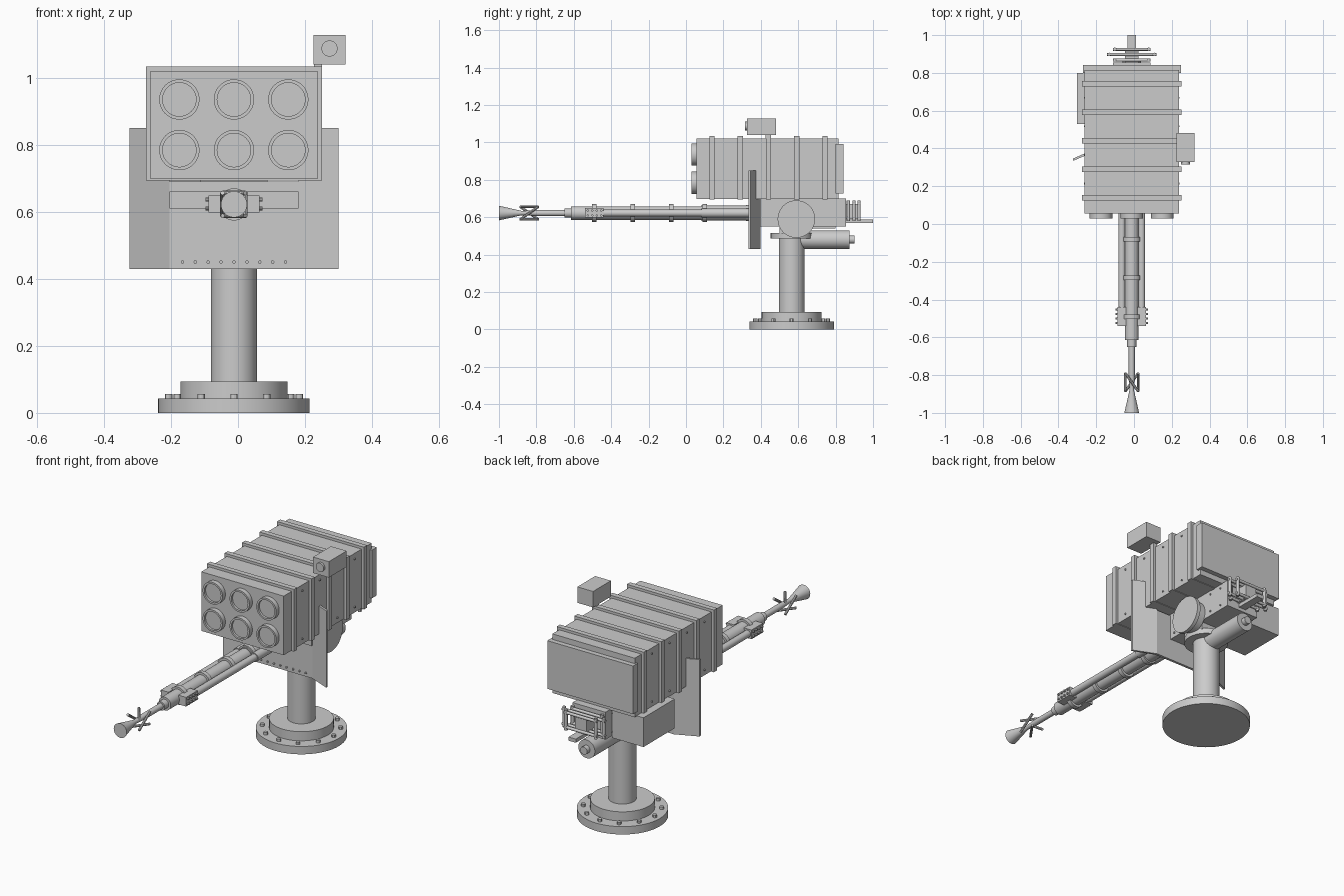
import bpy, bmesh, math
from mathutils import Vector, Matrix

if "Cube" in bpy.data.objects:
    bpy.data.objects.remove(bpy.data.objects["Cube"])

CX, CY, GZ = -0.012, 0.565, 0.622   # column axis and gun axis height

grey = bpy.data.materials.new("light_grey")
grey.diffuse_color = (0.6, 0.6, 0.6, 1)
grey.use_nodes = True
grey.node_tree.nodes["Principled BSDF"].inputs["Base Color"].default_value = grey.diffuse_color


def finish(name, bm, smooth=True):
    bmesh.ops.recalc_face_normals(bm, faces=bm.faces)
    me = bpy.data.meshes.new(name)
    bm.to_mesh(me)
    bm.free()
    me.materials.append(grey)
    ob = bpy.data.objects.new(name, me)
    bpy.context.collection.objects.link(ob)
    if smooth:
        bpy.ops.object.select_all(action='DESELECT')
        bpy.context.view_layer.objects.active = ob
        ob.select_set(True)
        bpy.ops.object.shade_smooth_by_angle(angle=math.radians(30))
    return ob


def add_box(bm, x0, x1, y0, y1, z0, z1):
    m = Matrix.Translation(((x0 + x1) / 2, (y0 + y1) / 2, (z0 + z1) / 2))
    bmesh.ops.create_cube(bm, size=1, matrix=m @ Matrix.Diagonal((x1 - x0, y1 - y0, z1 - z0, 1)))


def add_rod(bm, a, b, r, r2=None, seg=32):
    a, b = Vector(a), Vector(b)
    rot = (b - a).to_track_quat('Z', 'Y').to_matrix().to_4x4()
    bmesh.ops.create_cone(bm, cap_ends=True, segments=seg, radius1=r, radius2=r if r2 is None else r2,
                          depth=(b - a).length, matrix=Matrix.Translation((a + b) / 2) @ rot)


def boxes(name, *items):
    bm = bmesh.new()
    for it in items:
        add_box(bm, *it)
    return finish(name, bm, False)


def rods(name, *items, seg=32):
    bm = bmesh.new()
    for it in items:
        add_rod(bm, *it, seg=seg)
    return finish(name, bm)


def lathe(name, profile, origin, axis, seg=48):
    """Revolve (radius, distance) points around an axis through origin."""
    bm = bmesh.new()
    rot = Vector(axis).to_track_quat('Z', 'Y').to_matrix().to_4x4()
    vs = [bm.verts.new((r, 0, d)) for r, d in profile]
    es = [bm.edges.new(p) for p in zip(vs, vs[1:])]
    bmesh.ops.spin(bm, geom=vs + es, axis=(0, 0, 1), cent=(0, 0, 0), angle=math.tau, steps=seg)
    bmesh.ops.remove_doubles(bm, verts=bm.verts, dist=1e-5)
    bm.transform(Matrix.Translation(origin) @ rot)
    return finish(name, bm)


# pedestal: flanged base, column, turntable
lathe("pedestal", [(0, 0), (.226, 0), (.226, .043), (.16, .043), (.16, .093), (.069, .093),
                   (.069, .485), (.112, .485), (.112, .515), (0, .515)], (CX, CY, 0), (0, 0, 1), 64)
ring = [(CX + .195 * math.cos(k * math.pi / 6), CY + .195 * math.sin(k * math.pi / 6)) for k in range(12)]
rods("base_bolts", *[((x, y, .04), (x, y, .057), .011) for x, y in ring], seg=12)

# elevation motor behind the column
lathe("drive_motor", [(0, 0), (.05, 0), (.05, .31), (.021, .31), (.021, .335), (0, .335)],
      (CX, CY, .48), (0, 1, 0))

# receiver, yoke and trunnion drum
boxes("receiver", (CX - .1, CX + .1, .39, .855, .55, .70))
boxes("yoke", (CX - .09, CX + .09, .50, .64, .51, .56))
lathe("trunnion_drum", [(0, 0), (.085, 0), (.085, .045), (.1, .045), (.1, .065), (0, .065)],
      (CX + .098, .59, .59), (1, 0, 0))
rods("receiver_rivets", *[((s * .098 + CX, y, z), (s * .105 + CX, y, z), .005)
                          for s in (-1, 1) for y in (.43, .72, .80) for z in (.575, .675)], seg=10)
boxes("ammo_box", (-.303, CX - .1, .53, .80, .54, .70))

# rear grip frames and seat tab
frames = []
for y, w in ((.868, .10), (.898, .13), (.925, .10)):
    for s in (-1, 1):
        frames.append(((CX + s * (w - .01), y, .58), (CX + s * (w - .01), y, .69), .009))
        frames.append(((CX - w, y, .635 + s * .04), (CX + w, y, .635 + s * .04), .008))
rods("rear_grip_frames", *frames, seg=14)
boxes("breech_block", (CX - .035, CX + .035, .85, .925, .59, .67))
boxes("rear_tab", (CX - .022, CX + .022, .85, 1.0, .568, .588))

# shield: flat centre with two wings swept forward
L, R, LW, RW = -.205, .18, -.324, .30
bm = bmesh.new()
add_box(bm, L, R, .384, .398, .43, .69)
for xi, xo in ((L, LW), (R, RW)):
    plan = [(xi, .384), (xo, .334), (xo, .346), (xi, .398)]
    f = bm.faces.new([bm.verts.new((x, y, .43)) for x, y in plan])
    ext = bmesh.ops.extrude_face_region(bm, geom=[f])
    bmesh.ops.translate(bm, vec=(0, 0, .42), verts=[v for v in ext['geom'] if isinstance(v, bmesh.types.BMVert)])
    bm.faces.new([v for v in f.verts]) if not f.is_valid else None
finish("shield", bm, False)
boxes("shield_rib", (L, R, .376, .386, .61, .66))
rods("shield_rivets", *[((-.166 + .0385 * k, .378, .45), (-.166 + .0385 * k, .386, .45), .005)
                        for k in range(9)], seg=10)

# launcher pod with straps and rear cover
px0, px1, pz0, pz1 = -.261, .237, .697, 1.02
boxes("launcher_pod", (px0, px1, .056, .815, pz0, pz1))
boxes("launcher_rear_cover", (-.27, .249, .80, .842, .727, .99))
strap = .014
for k in range(5):
    y0, y1 = .125 + .151 * k, .153 + .151 * k
    boxes("pod_strap", (px0 - strap, px0, y0, y1, pz0 - .003, pz1 + strap),
          (px1, px1 + strap, y0, y1, pz0 - .003, pz1 + strap),
          (px0, px1, y0, y1, pz1, pz1 + strap), (px0, px1, y0, y1, pz0 - .003, pz0))
rods("pod_rivets", *[((x, .215 + .151 * k, z), (x + d, .215 + .151 * k, z), .005)
                     for x, d in ((px0 + .002, -.007), (px1 - .002, .007))
                     for k in range(4) for z in (.727, .99)], seg=10)

# six launch tubes with shallow recessed covers
for x in (-.175, CX, .15):
    for z in (.784, .935):
        lathe("launch_tube", [(.06, 0), (.06, .028), (.05, .028), (.05, .016), (0, .016)],
              (x, .058, z), (0, -1, 0))

# sight box
boxes("sight_box", (.225, .32, .327, .481, 1.04, 1.127))
boxes("sight_bracket", (.227, .25, .425, .455, 1.02, 1.045))
lathe("sight_lens", [(.024, 0), (.024, .012), (0, .012)], (.273, .328, 1.087), (0, -1, 0), 32)

# gun: stepped barrel with flared muzzle, distances run forward from y = 0.4
lathe("gun_barrel", [(0, 0), (.04, 0), (.04, .32), (.036, .32), (.036, 1.015), (.024, 1.015), (.024, 1.05),
                     (.016, 1.05), (.016, 1.2), (.012, 1.26), (.012, 1.28), (.039, 1.4), (0, 1.4)],
      (CX, .4, GZ), (0, -1, 0))
lathe("rear_sleeve", [(.036, 0), (.043, 0), (.043, .07), (.036, .07)], (CX, .39, GZ), (0, -1, 0))
for y in (.1, -.08, -.285, -.49):
    lathe("barrel_clamp", [(.034, 0), (.048, 0), (.048, .024), (.034, .024)],
          (CX, y + .012, GZ), (0, -1, 0))

# recoil cylinders and their end blocks on both sides
for s in (-1, 1):
    x = CX + s * .052
    rods("recoil_cylinder", ((x, .39, GZ), (x, -.46, GZ), .019), ((x, .39, GZ), (x, .083, GZ), .024))
    boxes("recoil_block", (*sorted((CX + s * .03, CX + s * .076)), -.54, -.44, .598, .648))
    rods("recoil_block_bolts", *[((CX + s * .074, -.525 + .024 * k, z), (CX + s * .085, -.525 + .024 * k, z), .006)
                                 for k in range(4) for z in (.61, .636)], seg=10)

# muzzle brake: four crossed bars wrapped around the barrel, plus collars
bm = bmesh.new()
for k in range(4):
    turn = Matrix.Translation((CX, -.838, GZ)) @ Matrix.Rotation(k * math.pi / 2, 4, 'Y')
    add_rod(bm, turn @ Vector((.034, -.048, -.034)), turn @ Vector((.034, .048, .034)), .007, seg=8)
finish("muzzle_brake", bm)
